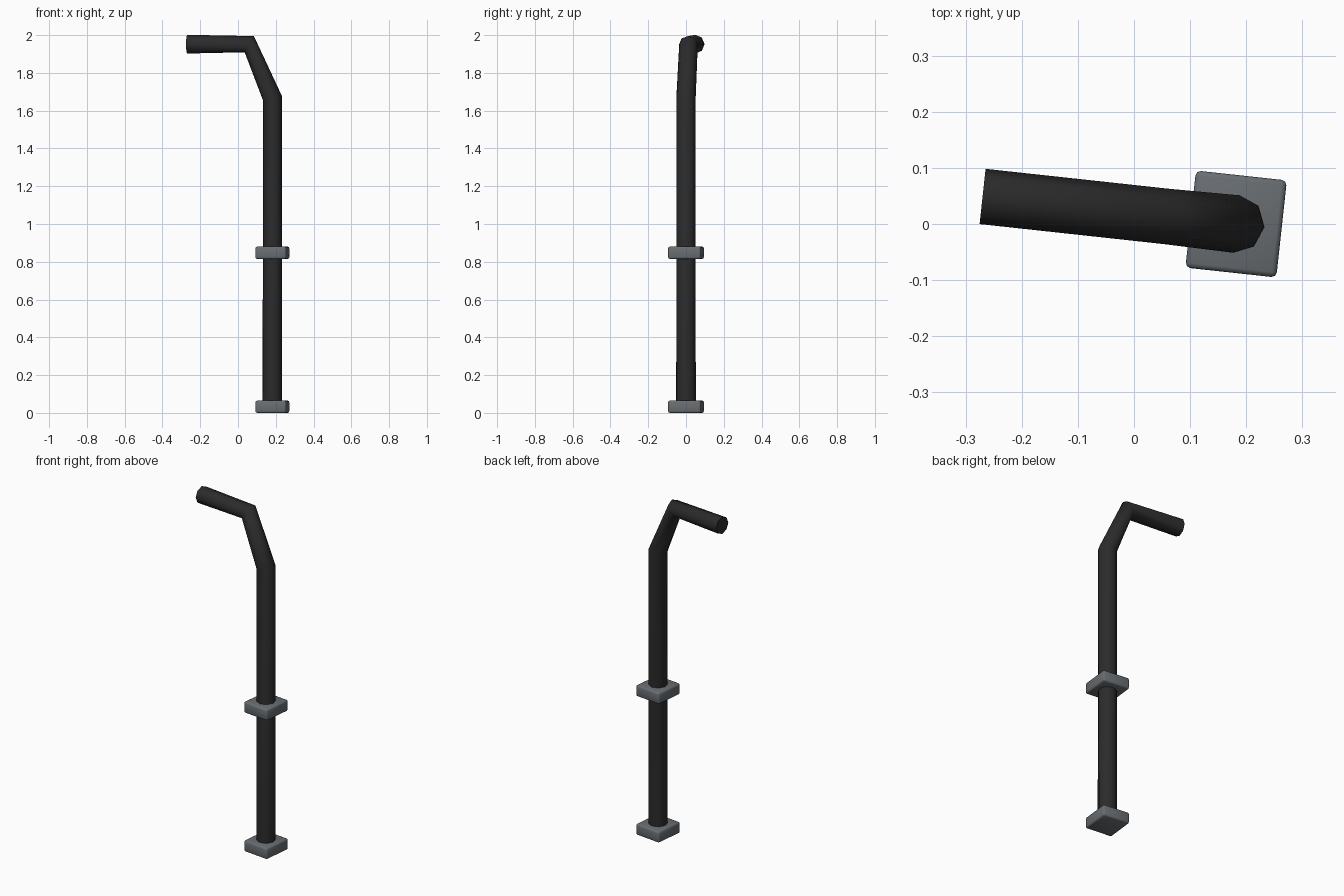
import bpy, bmesh, math
from mathutils import Matrix, Vector

if "Cube" in bpy.data.objects:
    bpy.data.objects.remove(bpy.data.objects["Cube"])

YAW = math.radians(-6.2)
BASE = Vector((0.182, 0, 0))
PLACE = Matrix.Translation(BASE) @ Matrix.Rotation(YAW, 4, 'Z')


def material(name, rgb):
    m = bpy.data.materials.new(name)
    m.diffuse_color = (*rgb, 1)
    m.use_nodes = True
    m.node_tree.nodes["Principled BSDF"].inputs["Base Color"].default_value = m.diffuse_color
    return m


black = material("matte black", (0.024, 0.024, 0.024))
grey = material("steel grey", (0.14, 0.155, 0.168))


def finish(bm, name, mat, angle):
    bmesh.ops.recalc_face_normals(bm, faces=bm.faces)
    bm.transform(PLACE)
    me = bpy.data.meshes.new(name)
    bm.to_mesh(me)
    bm.free()
    me.materials.append(mat)
    ob = bpy.data.objects.new(name, me)
    bpy.context.collection.objects.link(ob)
    bpy.ops.object.select_all(action='DESELECT')
    ob.select_set(True)
    bpy.context.view_layer.objects.active = ob
    bpy.ops.object.shade_smooth_by_angle(angle=math.radians(angle))
    return ob


# Bent eight-sided pipe: (local x, z, ring tilt in degrees, radius)
stations = [(0, 0.01, 0, 0.052), (0, 1.667, 14, 0.0515),
            (-0.123, 1.952, 60, 0.0495), (-0.4545, 1.952, 90, 0.0495)]
bm = bmesh.new()
rings = []
for x, z, tilt, r in stations:
    t = math.radians(tilt)
    ring = []
    for i in range(8):
        a = i * math.pi / 4
        u, v = r * math.cos(a), r * math.sin(a)
        ring.append(bm.verts.new((x + u * math.cos(t), v, z + u * math.sin(t))))
    rings.append(ring)
for lo, hi in zip(rings, rings[1:]):
    for i in range(8):
        j = (i + 1) % 8
        bm.faces.new((lo[i], lo[j], hi[j], hi[i]))
bm.faces.new(rings[0])
bm.faces.new(rings[-1])
finish(bm, "bent_pipe", black, 60)

# Rounded blocks: foot and mid-height collar
for name, z in (("foot_block", 0.0325), ("collar_block", 0.8475)):
    bm = bmesh.new()
    bmesh.ops.create_cube(bm, size=1)
    bmesh.ops.scale(bm, vec=(0.163, 0.174, 0.065), verts=bm.verts)
    bmesh.ops.bevel(bm, geom=bm.edges[:], offset=0.009, segments=2,
                    profile=0.5, affect='EDGES')
    bmesh.ops.translate(bm, vec=(0, 0, z), verts=bm.verts)
    finish(bm, name, grey, 50)
